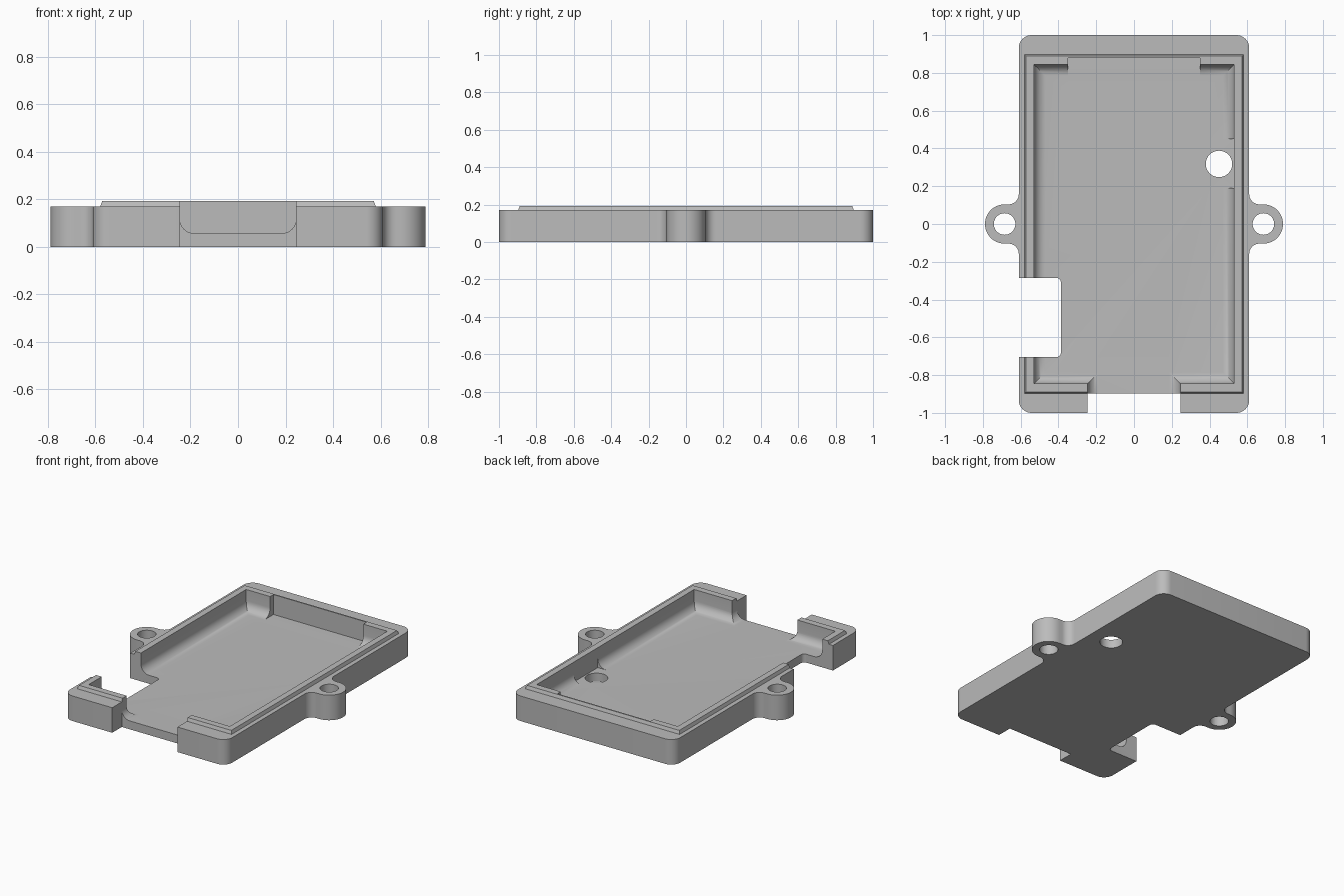
import bpy, bmesh
from math import pi, sin, cos

if "Cube" in bpy.data.objects:
    bpy.data.objects.remove(bpy.data.objects["Cube"], do_unlink=True)

RIM_Z, LIP_Z, FLOOR_Z, FILLET = 0.17, 0.192, 0.057, 0.06

grey = bpy.data.materials.new("plain grey")
grey.use_nodes = True
grey.diffuse_color = (0.5, 0.5, 0.5, 1)
grey.node_tree.nodes["Principled BSDF"].inputs["Base Color"].default_value = (0.5, 0.5, 0.5, 1)


def arc(cx, cy, r, a0, a1, n=10):
    return [(cx + r * cos(a0 + (a1 - a0) * i / n), cy + r * sin(a0 + (a1 - a0) * i / n))
            for i in range(n + 1)]


def round_rect(x0, x1, y0, y1, r):
    """Rectangle outline, with rounded corners when r is above zero."""
    if r == 0:
        return [(x1, y1), (x0, y1), (x0, y0), (x1, y0)]
    corners = [(x1 - r, y1 - r), (x0 + r, y1 - r), (x0 + r, y0 + r), (x1 - r, y0 + r)]
    return [p for i, c in enumerate(corners) for p in arc(*c, r, i * pi / 2, (i + 1) * pi / 2)]


def loft(name, rings):
    """Closed solid through rings of 3D points."""
    bm = bmesh.new()
    loops = [[bm.verts.new(p) for p in ring] for ring in rings]
    n = len(loops[0])
    for a, b in zip(loops, loops[1:]):
        for i in range(n):
            j = (i + 1) % n
            bm.faces.new((a[i], a[j], b[j], b[i]))
    bm.faces.new(loops[0][::-1])
    bm.faces.new(loops[-1])
    bmesh.ops.recalc_face_normals(bm, faces=bm.faces)
    mesh = bpy.data.meshes.new(name)
    bm.to_mesh(mesh)
    bm.free()
    mesh.materials.append(grey)
    obj = bpy.data.objects.new(name, mesh)
    bpy.context.collection.objects.link(obj)
    return obj


def prism(name, outline, z0, z1):
    return loft(name, [[(x, y, z) for x, y in outline] for z in (z0, z1)])


def combine(target, tool, operation):
    """Apply a boolean and discard the tool."""
    mod = target.modifiers.new(tool.name, 'BOOLEAN')
    mod.operation, mod.solver, mod.object = operation, 'EXACT', tool
    bpy.context.view_layer.objects.active = target
    bpy.ops.object.modifier_apply(modifier=mod.name)
    bpy.data.objects.remove(tool, do_unlink=True)


def cut(name, outline, z0=-0.1, z1=0.3):
    combine(case, prism(name, outline, z0, z1), 'DIFFERENCE')


# Outer tray block
case = prism("case_tray", round_rect(-0.61, 0.61, -1, 1, 0.068), 0, RIM_Z)

# Raised rim lip with tapered outer sides
lip = [[(x, y, z) for x, y in round_rect(-0.58 + t, 0.58 - t, -0.897 + t, 0.897 - t, 0)]
       for t, z in ((0, 0.1), (0, RIM_Z), (0.008, LIP_Z))]
combine(case, loft("rim_lip", lip), 'UNION')

# Mounting ears, blended into the sides
upper = arc(0.664, 0.158, 0.054, pi, 1.5 * pi)
ear = [(0.56, 0.158)] + upper + arc(0.685, 0, 0.104, pi / 2, -pi / 2, 28)
ear += [(x, -y) for x, y in reversed(upper)] + [(0.56, -0.158)]
for side in (-1, 1):
    combine(case, prism("mounting_ear", [(side * x, y) for x, y in ear], 0, RIM_Z), 'UNION')

# Main cavity with a filleted floor
steps = [(FILLET * (1 - sin(a)), FLOOR_Z + FILLET * (1 - cos(a)))
         for a in (i * pi / 16 for i in range(9))] + [(0, 0.3)]
cavity = [[(x, y, z) for x, y in round_rect(-0.53 + t, 0.53 - t, -0.845 + t, 0.845 - t, 0)]
          for t, z in steps]
combine(case, loft("cavity_cutter", cavity), 'DIFFERENCE')

# Back wall recess and right wall relief, both down to the floor
cut("back_recess", round_rect(-0.35, 0.35, 0.7, 0.88, 0), FLOOR_Z)
cut("side_relief", round_rect(0.4, 0.53, 0.19, 0.45, 0), FLOOR_Z, 0.15)

# Front opening: outer gap, then a round-bottomed channel through the wall
cut("front_gap", round_rect(-0.245, 0.245, -1.1, -0.897, 0))
channel = round_rect(-0.245, 0.245, FLOOR_Z, 0.4, FILLET)
combine(case, loft("front_channel", [[(x, y, z) for x, z in channel] for y in (-0.95, -0.7)]),
        'DIFFERENCE')

# Side port, floor hole and ear screw holes
cut("side_port", round_rect(-0.8, -0.387, -0.705, -0.285, 0.025))
cut("floor_hole", arc(0.45, 0.318, 0.07, 0, 2 * pi, 40)[:-1])
for side in (-1, 1):
    cut("ear_hole", arc(side * 0.685, 0, 0.057, 0, 2 * pi, 36)[:-1])

# Smooth curved walls, keep hard edges
bpy.ops.object.select_all(action='DESELECT')
case.select_set(True)
bpy.context.view_layer.objects.active = case
bpy.ops.object.shade_smooth_by_angle(angle=pi / 6)
